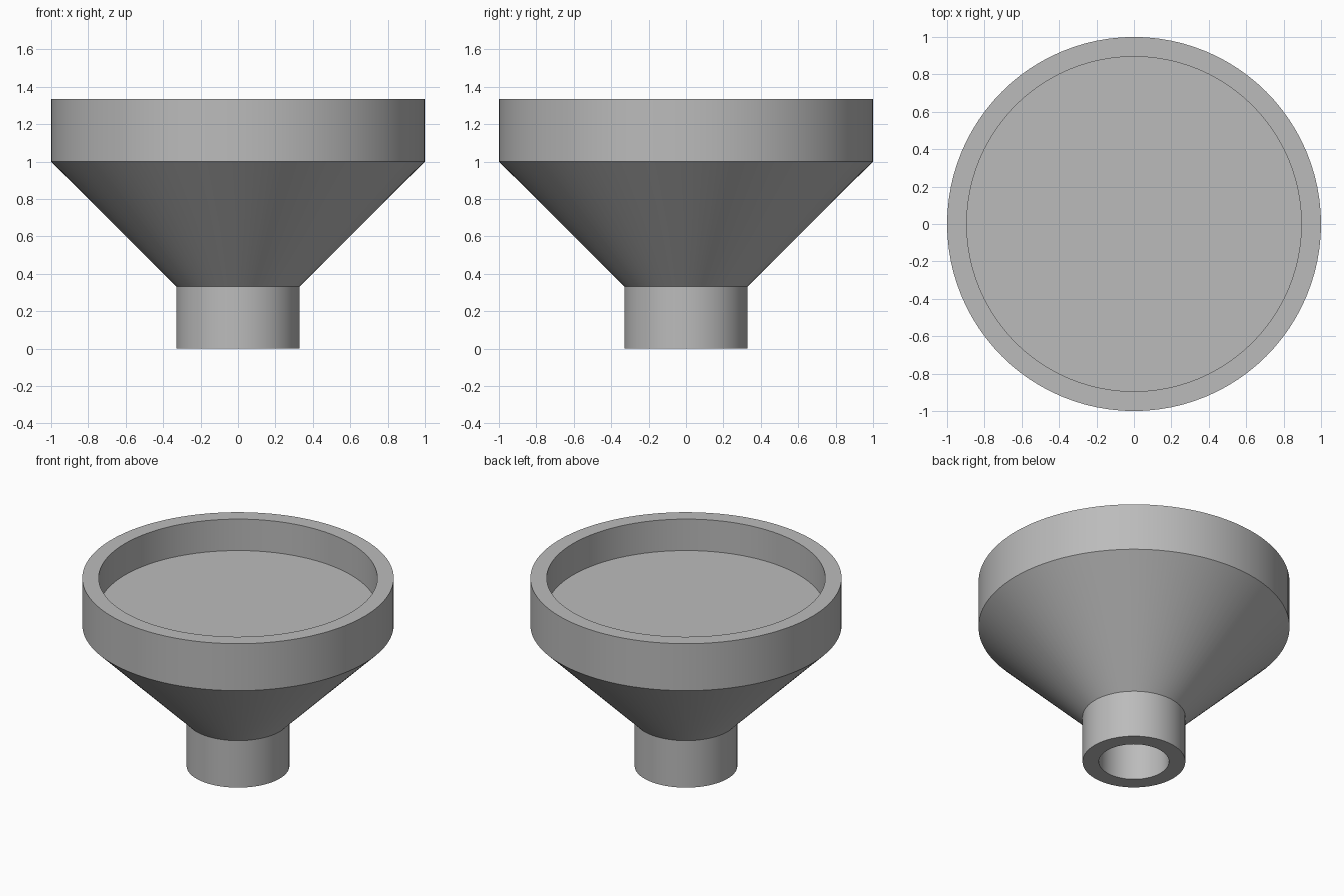
import bpy
import bmesh
import math

cube = bpy.data.objects.get("Cube")
if cube:
    bpy.data.objects.remove(cube, do_unlink=True)

# Plain grey finish
grey = bpy.data.materials.new("plain grey")
grey.use_nodes = True
colour = (0.5, 0.5, 0.5, 1)
grey.diffuse_color = colour
grey.node_tree.nodes["Principled BSDF"].inputs["Base Color"].default_value = colour


def lathe(name, profile, steps=96):
    """Spin a closed (radius, height) profile around the z axis."""
    bm = bmesh.new()
    verts = [bm.verts.new((r, 0, z)) for r, z in profile]
    edges = [bm.edges.new(pair) for pair in zip(verts, verts[1:])]
    bmesh.ops.spin(bm, geom=verts + edges, cent=(0, 0, 0), axis=(0, 0, 1),
                   angle=math.tau, steps=steps, use_merge=False)
    bmesh.ops.remove_doubles(bm, verts=bm.verts, dist=0.0001)
    bmesh.ops.recalc_face_normals(bm, faces=bm.faces)
    mesh = bpy.data.meshes.new(name)
    bm.to_mesh(mesh)
    bm.free()
    mesh.materials.append(grey)
    obj = bpy.data.objects.new(name, mesh)
    bpy.context.collection.objects.link(obj)
    bpy.ops.object.select_all(action='DESELECT')
    obj.select_set(True)
    bpy.context.view_layer.objects.active = obj
    bpy.ops.object.shade_smooth_by_angle(angle=math.radians(30))
    return obj


# Socketed neck, flared cone and recessed dish in one turned body
TOP, RIM_BASE, NECK_TOP = 1.333, 1.0, 0.333
RECESS_FLOOR, BORE_TOP = 1.11, 0.333
NECK_R, BORE_R, RIM_R, RECESS_R = 0.33, 0.225, 1.0, 0.895

lathe("funnel_body", [
    (0, BORE_TOP), (BORE_R, BORE_TOP), (BORE_R, 0),      # bore
    (NECK_R, 0), (NECK_R, NECK_TOP),                     # neck
    (RIM_R, RIM_BASE), (RIM_R, TOP),                     # cone and rim
    (RECESS_R, TOP), (RECESS_R, RECESS_FLOOR), (0, RECESS_FLOOR),  # recess
])
